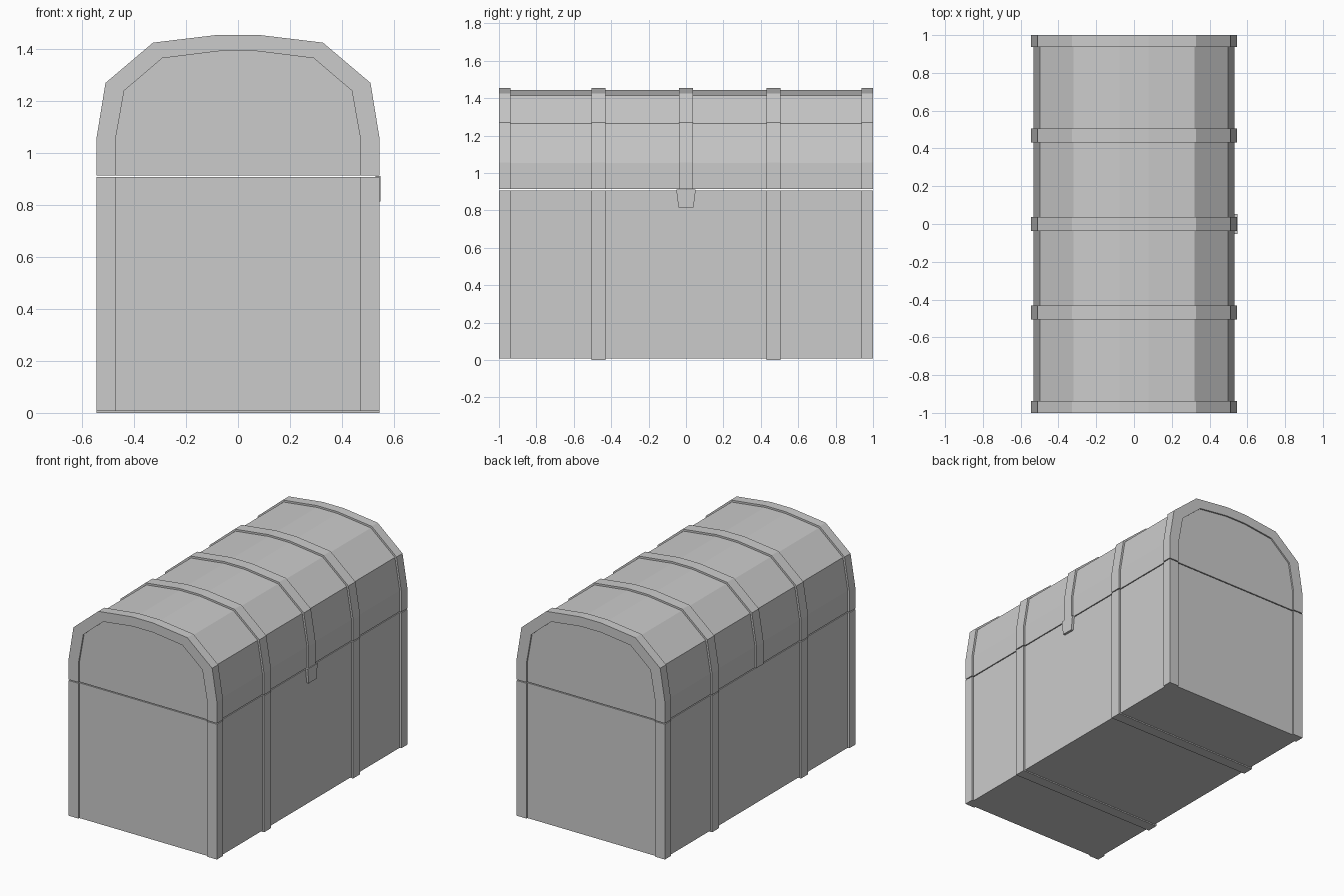
import bpy, bmesh

if "Cube" in bpy.data.objects:
    bpy.data.objects.remove(bpy.data.objects["Cube"])

SEAM, GAP = 0.91, 0.003


def prism(name, pts, a, b, axis='y'):
    """Extrude a closed outline along y (points x,z) or along x (points y,z)."""
    bm = bmesh.new()

    def place(p, t):
        return (p[0], t, p[1]) if axis == 'y' else (t, p[0], p[1])
    verts = [bm.verts.new(place(p, a)) for p in pts]
    face = bm.faces.new(verts)
    ext = bmesh.ops.extrude_face_region(bm, geom=[face])
    for v in ext['geom']:
        if isinstance(v, bmesh.types.BMVert):
            v.co[1 if axis == 'y' else 0] = b
    bmesh.ops.recalc_face_normals(bm, faces=bm.faces[:])
    me = bpy.data.meshes.new(name)
    bm.to_mesh(me)
    bm.free()
    ob = bpy.data.objects.new(name, me)
    bpy.context.collection.objects.link(ob)
    return ob


def arch(half):
    """Lid outline from the right seam over the top to the left seam."""
    half = [(half[0][0], SEAM + GAP)] + half
    return half + [(-x, z) for x, z in reversed(half)]


outer = arch([(0.545, 1.055), (0.51, 1.27), (0.327, 1.425), (0.077, 1.455)])
shell = arch([(0.533, 1.053), (0.498, 1.264), (0.321, 1.413), (0.076, 1.443)])
rim = arch([(0.472, 1.05), (0.438, 1.24), (0.292, 1.365), (0.075, 1.392)])
low = SEAM - GAP

# Wooden box and curved lid
prism("base_box", [(-0.533, 0.008), (0.533, 0.008), (0.533, low), (-0.533, low)], -0.99, 0.99)
prism("lid", shell, -0.99, 0.99)

# Straps over the lid
for y in (-0.468, 0, 0.468):
    prism("lid_strap", outer + shell[::-1], y - 0.037, y + 0.037)

# Straps around the base, passing underneath
for y in (-0.468, 0.468):
    prism("base_strap", [(-0.545, low), (-0.545, 0), (0.545, 0), (0.545, low),
                         (0.533, low), (0.533, 0.008), (-0.533, 0.008), (-0.533, low)],
          y - 0.037, y + 0.037)

# Edge trim at both ends: lid arch and corner posts
for s in (-1, 1):
    prism("lid_end_trim", outer + rim[::-1], s * 0.937, s * 1.0)
    for k in (-1, 1):
        prism("corner_post", [(k * 0.472, 0.008), (k * 0.545, 0.008),
                              (k * 0.545, low), (k * 0.472, low)], s * 0.937, s * 1.0)

# Latch on the right side
prism("latch", [(-0.04, 0.814), (0.04, 0.814), (0.052, 0.912), (-0.052, 0.912)],
      0.53, 0.549, axis='x')
